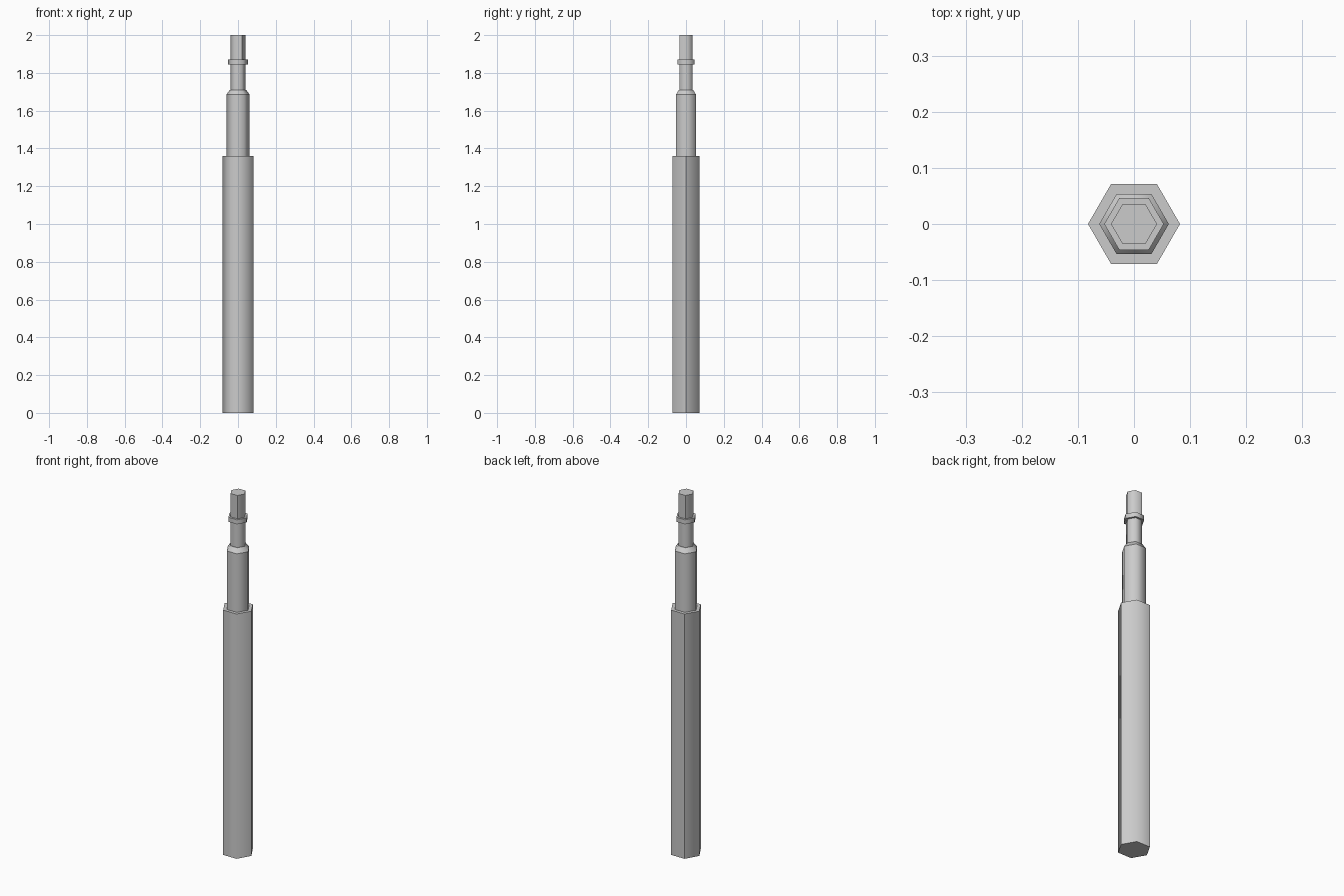
import bpy
import bmesh
from math import radians, cos, sin

SIDES = 6

cube = bpy.data.objects.get("Cube")
if cube:
    bpy.data.objects.remove(cube, do_unlink=True)

grey = bpy.data.materials.new("light grey metal")
grey.use_nodes = True
colour = (0.6, 0.6, 0.6, 1)
grey.diffuse_color = colour
grey.node_tree.nodes["Principled BSDF"].inputs["Base Color"].default_value = colour


def hex_part(name, rings, seams=()):
    """Stack hexagonal rings (z, radius); seams are the sharp corner indices."""
    bm = bmesh.new()
    loops = []
    for z, r in rings:
        corners = [radians(i * 360 / SIDES) for i in range(SIDES)]
        loops.append([bm.verts.new((r * cos(a), r * sin(a), z)) for a in corners])

    # Rounded-looking side walls
    for low, high in zip(loops, loops[1:]):
        for i in range(SIDES):
            j = (i + 1) % SIDES
            bm.faces.new((low[i], low[j], high[j], high[i])).smooth = True

    # Flat end caps
    bm.faces.new(loops[0][::-1])
    bm.faces.new(loops[-1])

    # Crisp rims and seams
    for loop in loops:
        for i in range(SIDES):
            bm.edges.get((loop[i], loop[(i + 1) % SIDES])).smooth = False
    for low, high in zip(loops, loops[1:]):
        for i in seams:
            bm.edges.get((low[i], high[i])).smooth = False

    mesh = bpy.data.meshes.new(name)
    bm.to_mesh(mesh)
    bm.free()
    mesh.materials.append(grey)
    obj = bpy.data.objects.new(name, mesh)
    bpy.context.collection.objects.link(obj)
    return obj


# Wide lower shaft
hex_part("main_shaft", [(0, 0.082), (1.36, 0.082)], seams=(0, 2))
# Narrower sleeve with a chamfered shoulder
hex_part("upper_sleeve", [(1.36, 0.062), (1.685, 0.062), (1.71, 0.043)])
# Thin neck, collar and tip
hex_part("neck", [(1.71, 0.041), (1.845, 0.041)])
hex_part("collar", [(1.845, 0.053), (1.87, 0.053)])
hex_part("tip", [(1.87, 0.041), (2.0, 0.041)], seams=(2, 5))
